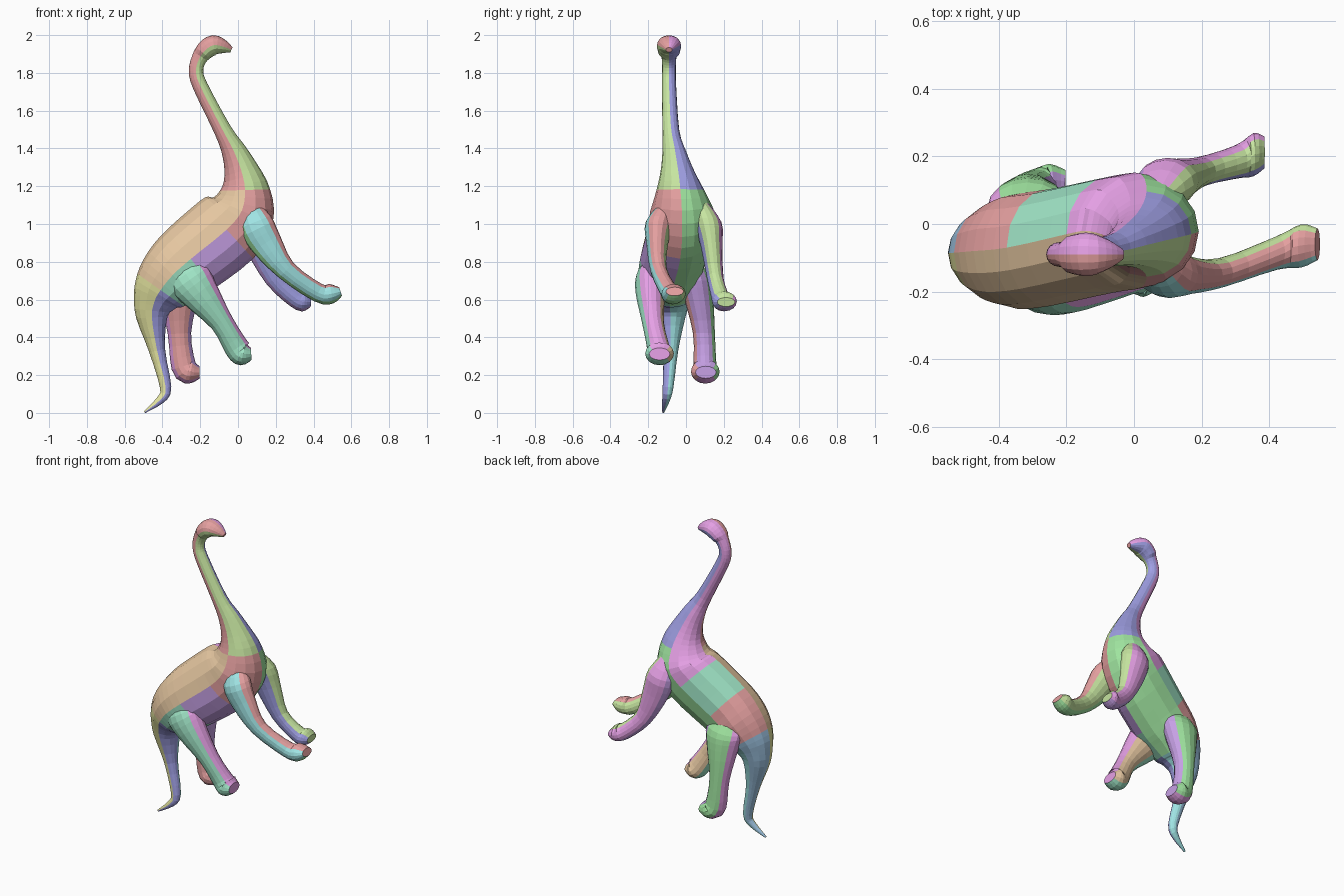
import bpy, bmesh, math
from mathutils import Color

if "Cube" in bpy.data.objects:
    bpy.data.objects.remove(bpy.data.objects["Cube"])

SIDES = 16
STEPS = 3
HUES = "ROYLGMCSBVPK"   # one letter per hue step around the colour wheel


def material(letter):
    m = bpy.data.materials.get("paint_" + letter)
    if not m:
        m = bpy.data.materials.new("paint_" + letter)
        c = Color()
        c.hsv = (HUES.index(letter) / len(HUES), .55, .78)
        m.diffuse_color = (c.r, c.g, c.b, 1)
        m.use_nodes = True
        m.node_tree.nodes["Principled BSDF"].inputs["Base Color"].default_value = m.diffuse_color
    return m


def smooth_rows(rows):
    """Catmull-Rom through the path rows."""
    out = []
    last = len(rows) - 1
    for i in range(last):
        p = [rows[max(0, min(last, i + d))] for d in (-1, 0, 1, 2)]
        for s in range(STEPS):
            t = s / STEPS
            out.append([0.5 * (2 * b + (c - a) * t + (2 * a - 5 * b + 4 * c - d) * t * t
                               + (3 * b - a - 3 * c + d) * t ** 3)
                        for a, b, c, d in zip(*p)])
    return out + [list(rows[last])]


def oval_rings(rows, side):
    """Ovals square to the path; row = x, z, y, depth, width."""
    rings = []
    for i, (x, z, y, depth, width) in enumerate(rows):
        a, b = rows[max(i - 1, 0)], rows[min(i + 1, len(rows) - 1)]
        tx, tz = b[0] - a[0], b[1] - a[1]
        n = side * depth / math.hypot(tx, tz)
        ring = []
        for k in range(SIDES):
            c, s = math.cos(math.tau * k / SIDES), math.sin(math.tau * k / SIDES)
            ring.append((x - c * n * tz, y - s * width, z + c * n * tx))
        rings.append(ring)
    return rings


def tube(name, rings, colours, shift=0, cap_start=False, cap_end=False):
    """Skin the rings, with one colour per quarter."""
    bm = bmesh.new()
    loops = [[bm.verts.new(p) for p in ring] for ring in rings]
    for r0, r1 in zip(loops, loops[1:]):
        for k in range(SIDES):
            j = (k + 1) % SIDES
            f = bm.faces.new((r0[k], r0[j], r1[j], r1[k]))
            f.material_index = ((k + shift) % SIDES) * 4 // SIDES
    if cap_start:
        bm.faces.new(loops[0])
    if cap_end:
        bm.faces.new(loops[-1])
    bmesh.ops.recalc_face_normals(bm, faces=bm.faces)
    me = bpy.data.meshes.new(name)
    bm.to_mesh(me)
    bm.free()
    for c in colours:
        me.materials.append(material(c))
    bpy.context.collection.objects.link(bpy.data.objects.new(name, me))


# Spine from snout to tail tip: x, z, y, half depth
spine = [
    (-.035, 1.922, -.09, .014), (-.075, 1.938, -.09, .036), (-.128, 1.947, -.09, .053),
    (-.173, 1.92, -.09, .05), (-.208, 1.87, -.09, .04), (-.222, 1.81, -.09, .038),
    (-.20, 1.73, -.09, .04), (-.08, 1.495, -.08, .047), (-.022, 1.385, -.062, .066),
    (.018, 1.28, -.045, .094), (.037, 1.18, -.03, .133), (.02, 1.07, -.02, .178),
    (-.06, .97, -.03, .208), (-.25, .815, -.07, .20), (-.345, .73, -.08, .18),
    (-.41, .65, -.085, .15), (-.442, .59, -.085, .115), (-.456, .505, -.082, .083),
    (-.428, .33, -.082, .043), (-.383, .135, -.095, .03), (-.41, .07, -.105, .022),
    (-.495, .004, -.12, .006),
]
# Head is wider than deep, ribcage is deeper than wide
full = [(x, z, y, d, min(d * (1.2 if z > 1.9 else .95), .173))
        for x, z, y, d in smooth_rows(spine)]
rings = oval_rings(full, -1)
start = 0
for name, end, colours in (("head_and_neck", 10, "RLBP"), ("chest", 12, "ORGP"),
                           ("torso", 13, "OVGM"), ("hips", 15, "OMGR"),
                           ("tail", len(spine) - 1, "YBCS")):
    tube(name, rings[start * STEPS:end * STEPS + 1], colours, 0,
         start == 0, name == "tail")
    start = end

# Limb thickness from inside the body to toe: half depth, half width
front = [(.04, .035), (.09, .073), (.085, .058), (.055, .044), (.05, .05),
         (.052, .064), (.024, .047)]
hind = [(.06, .045), (.12, .083), (.103, .079), (.062, .058), (.066, .062),
        (.064, .076), (.032, .055)]


def leg(name, thickness, path, colours):
    rows = smooth_rows([p + t for p, t in zip(path, thickness)])
    tube(name, oval_rings(rows, 1), colours, SIDES // 8, False, True)


# Legs: x, z, y along each limb
leg("front_leg_near", front, [(.055, 1.12, -.09), (.09, 1.01, -.14), (.148, .90, -.152),
                              (.255, .755, -.145), (.425, .636, -.085), (.495, .631, -.065),
                              (.543, .643, -.06)], "RCGL")
leg("front_leg_far", front, [(.06, 1.13, .065), (.09, 1.01, .115), (.125, .885, .135),
                             (.197, .712, .155), (.307, .605, .185), (.353, .59, .205),
                             (.386, .587, .212)], "LBVP")
leg("hind_leg_near", hind, [(-.325, .83, -.13), (-.275, .735, -.175), (-.205, .638, -.188),
                            (-.085, .478, -.175), (-.005, .343, -.145), (.028, .314, -.14),
                            (.07, .312, -.14)], "PMMO")
leg("hind_leg_far", hind, [(-.335, .84, -.01), (-.315, .73, .04), (-.312, .62, .065),
                           (-.31, .42, .095), (-.288, .248, .10), (-.25, .218, .102),
                           (-.203, .215, .105)], "VRPG")
